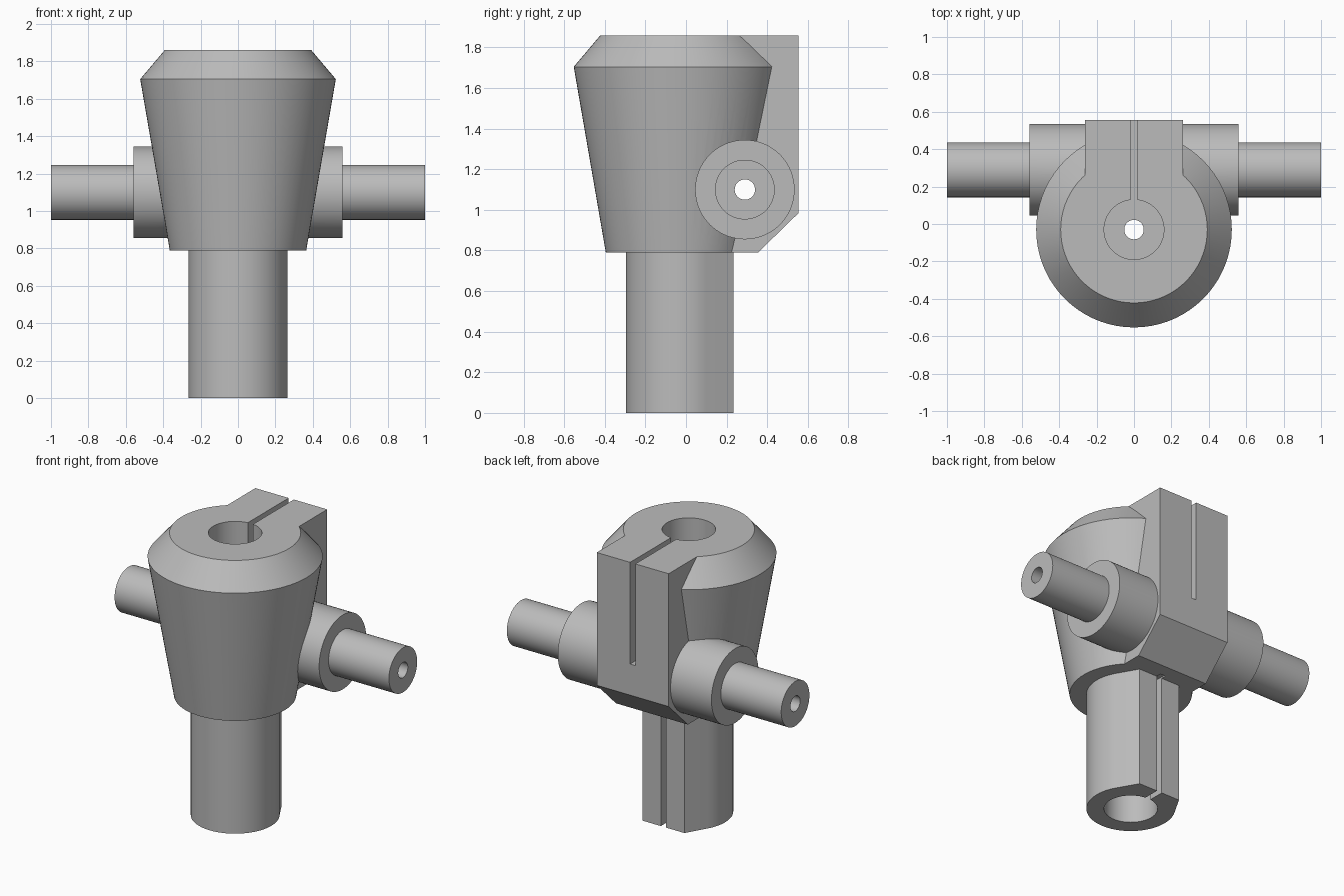
import bpy
from math import cos, sin, radians, pi, tan

if "Cube" in bpy.data.objects:
    bpy.data.objects.remove(bpy.data.objects["Cube"])

AXIS_Y = -0.03          # vertical axis of body, shaft and bores
PIN_Y, PIN_Z = 0.29, 1.10
SEG = 72

grey = bpy.data.materials.new("machined grey")
grey.use_nodes = True
grey.diffuse_color = (0.5, 0.5, 0.5, 1)
grey.node_tree.nodes["Principled BSDF"].inputs["Base Color"].default_value = (0.5, 0.5, 0.5, 1)


def solid(name, rings):
    """Closed solid skinned over equal-length rings of points."""
    n = len(rings[0])
    verts = [p for ring in rings for p in ring]
    faces = [tuple(reversed(range(n))), tuple(range(len(verts) - n, len(verts)))]
    for r in range(len(rings) - 1):
        for i in range(n):
            j = (i + 1) % n
            faces.append((r * n + i, r * n + j, (r + 1) * n + j, (r + 1) * n + i))
    mesh = bpy.data.meshes.new(name)
    mesh.from_pydata(verts, [], faces)
    mesh.materials.append(grey)
    obj = bpy.data.objects.new(name, mesh)
    bpy.context.collection.objects.link(obj)
    return obj


def turned_z(name, profile):
    """Round solid about the vertical axis from (radius, z) pairs."""
    return solid(name, [[(r * cos(2 * pi * i / SEG), AXIS_Y + r * sin(2 * pi * i / SEG), z)
                         for i in range(SEG)] for r, z in profile])


def turned_x(name, profile):
    """Round solid about the cross pin axis from (radius, x) pairs."""
    return solid(name, [[(x, PIN_Y + r * cos(2 * pi * i / SEG), PIN_Z + r * sin(2 * pi * i / SEG))
                         for i in range(SEG)] for r, x in profile])


def box(name, half_x, y0, y1, z0, z1):
    return solid(name, [[(-half_x, y0, z), (half_x, y0, z), (half_x, y1, z), (-half_x, y1, z)]
                        for z in (z0, z1)])


# Tapered body with a chamfered rim
bracket = turned_z("clamp_bracket", [(0.365, 0.79), (0.523, 1.705), (0.392, 1.86)])

# Rear lug with a sloped lower corner
lug_side = [(AXIS_Y, 0.79), (0.355, 0.79), (0.555, 0.985), (0.555, 1.86), (AXIS_Y, 1.86)]
lug = solid("rear_lug", [[(x, y, z) for y, z in lug_side] for x in (-0.262, 0.262)])

# Stepped cross pin
pin = turned_x("cross_pin", [(0.147, -1), (0.147, -0.56), (0.245, -0.56),
                             (0.245, 0.56), (0.147, 0.56), (0.147, 1)])

# Shaft: round in front, half hexagon at the back
R = 0.265
section = [(R * cos(a), R * sin(a)) for a in
           (radians(150 + 240 * i / 48) for i in range(49))]
corner = R * tan(radians(30))
section += [(corner, R), (-corner, R)]
shaft = solid("shaft", [[(x, y + AXIS_Y, z) for x, y in section] for z in (0, 0.9)])

# Bores and clamping slits
cutters = [
    turned_z("upper_bore", [(0.16, 1.19), (0.16, 2)]),
    turned_z("lower_bore", [(0.16, -0.1), (0.16, 0.8)]),
    turned_z("centre_hole", [(0.052, -0.2), (0.052, 2.1)]),
    turned_x("pin_hole", [(0.05, -1.1), (0.05, 1.1)]),
    box("upper_slit", 0.019, AXIS_Y, 0.7, 1.19, 2.05),
    box("lower_slit", 0.019, AXIS_Y, 0.27, -0.15, 0.8),
]

# Fuse the parts, then cut the openings
helpers = [lug, pin, shaft] + cutters
for helper in helpers:
    helper.hide_render = True
    mod = bracket.modifiers.new(helper.name, 'BOOLEAN')
    mod.operation = 'DIFFERENCE' if helper in cutters else 'UNION'
    mod.solver = 'EXACT'
    mod.object = helper

bpy.context.view_layer.update()
evaluated = bracket.evaluated_get(bpy.context.evaluated_depsgraph_get())
final = bpy.data.meshes.new_from_object(evaluated)
bracket.modifiers.clear()
bracket.data = final
for helper in helpers:
    bpy.data.objects.remove(helper)

# Smooth round walls, crisp edges
bpy.ops.object.select_all(action='DESELECT')
bracket.select_set(True)
bpy.context.view_layer.objects.active = bracket
bpy.ops.object.shade_smooth_by_angle(angle=radians(20))
